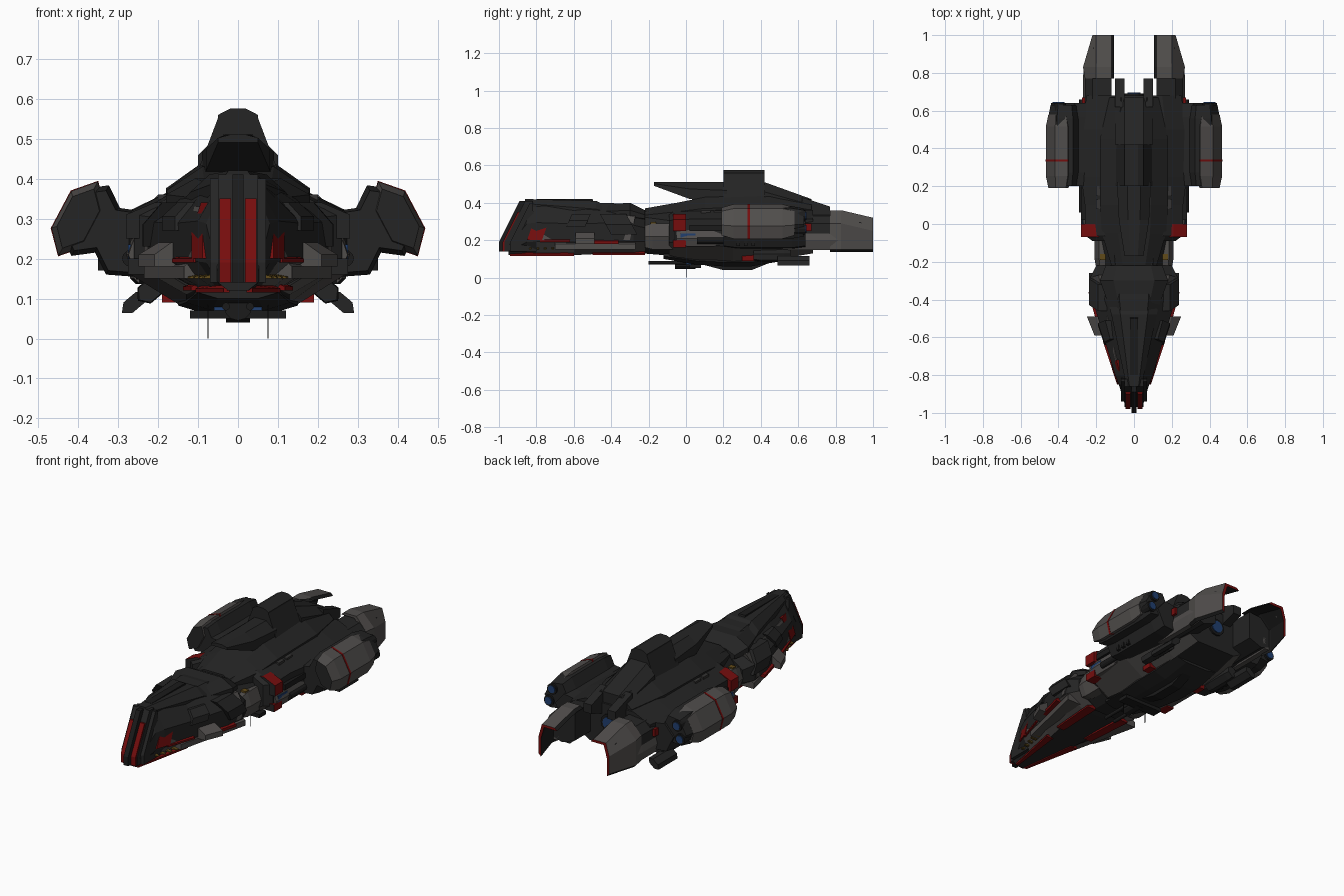
import bpy
import bmesh
import math

cube = bpy.data.objects.get("Cube")
if cube:
    bpy.data.objects.remove(cube, do_unlink=True)


def material(name, red, green, blue):
    mat = bpy.data.materials.new(name)
    mat.use_nodes = True
    mat.diffuse_color = (red, green, blue, 1)
    shader = mat.node_tree.nodes["Principled BSDF"]
    shader.inputs["Base Color"].default_value = mat.diffuse_color
    return mat


DARK = material("charcoal hull", .018, .018, .018)
BLACK = material("black trim", .011, .011, .011)
MID = material("dark grey panel", .035, .034, .033)
GREY = material("warm grey armour", .08, .074, .071)
RED = material("red paint", .18, .004, .004)
BLUE = material("blue glow", .015, .05, .16)
AMBER = material("amber light", .12, .07, .01)


def skin(name, mat, rows, mirror=True):
    """Skin equal rings of 3D points and cap both ends."""
    bm = bmesh.new()
    rows = [[bm.verts.new(point) for point in row] for row in rows]
    for a, b in zip(rows, rows[1:]):
        for i in range(len(a)):
            bm.faces.new((a[i - 1], a[i], b[i], b[i - 1]))
    bm.faces.new(rows[0])
    bm.faces.new(rows[-1])
    bmesh.ops.recalc_face_normals(bm, faces=bm.faces)
    mesh = bpy.data.meshes.new(name)
    bm.to_mesh(mesh)
    bm.free()
    mesh.materials.append(mat)
    part = bpy.data.objects.new(name, mesh)
    bpy.context.collection.objects.link(part)
    if mirror:
        part.modifiers.new("Mirror", "MIRROR").use_mirror_merge = False
    return part


def paint(part, mat, rule):
    part.data.materials.append(mat)
    for face in part.data.polygons:
        if rule(face.center, face.normal):
            face.material_index = len(part.data.materials) - 1


def hull(name, mat, stations, roof=.4, floor=.5, shoulder=.6, chine=.25):
    """Eight-sided body from stations of (y, half width, top, bottom)."""
    rows = []
    for y, w, top, bottom in stations:
        tall = top - bottom
        half = [(w * roof, top), (w, bottom + tall * shoulder),
                (w, bottom + tall * chine), (w * floor, bottom)]
        ring = half + [(-x, z) for x, z in reversed(half)]
        rows.append([(x, y, z) for x, z in ring])
    return skin(name, mat, rows, mirror=False)


def prism(name, mat, outline, front, back, taper=1):
    """Sweep an x-z outline along y, shrinking both ends by the taper."""
    cx = sum(x for x, z in outline) / len(outline)
    cz = sum(z for x, z in outline) / len(outline)
    bevel = (back - front) / 6
    stations = [(front, taper), (back, taper)]
    if taper != 1:
        stations[1:1] = [(front + bevel, 1), (back - bevel, 1)]
    return skin(name, mat, [[(cx + (x - cx) * s, y, cz + (z - cz) * s) for x, z in outline]
                            for y, s in stations])


def tube(name, mat, x, z, front, back, wide, high=None, tilt=0, sides=12, taper=1):
    """Round or polygonal bar along y, optionally flattened and tilted."""
    high = high or wide
    c, s = math.cos(math.radians(tilt)), math.sin(math.radians(tilt))
    outline = []
    for i in range(sides):
        angle = i * math.tau / sides
        u, v = wide * math.cos(angle), high * math.sin(angle)
        outline.append((x + u * c - v * s, z + u * s + v * c))
    return prism(name, mat, outline, front, back, taper)


def extrude(name, mat, profile, inner, outer, mirror=True):
    """Extrude a y-z profile sideways."""
    return skin(name, mat, [[(x, y, z) for y, z in profile] for x in (inner, outer)], mirror)


def box(name, mat, x, y, z):
    return extrude(name, mat, [(y[0], z[0]), (y[1], z[0]), (y[1], z[1]), (y[0], z[1])], *x)


def head_plate(name, mat, front, back, low, high, reach=1.02, rake=0):
    """Plate that follows the side of the head, its upper edge raked back."""
    rows = []
    for y in (front, back):
        w = min(.1 + (y + .8) * .32, .23) * reach
        middle = (low + high) / 2
        ring = [(w * .6, rake, high), (w * .8, rake, high), (w, rake / 2, middle),
                (w, 0, low), (w * .6, 0, low)]
        rows.append([(x, y + shift, z) for x, shift, z in ring])
    skin(name, mat, rows)


# Head: long wedge with a raised roof
head = hull("head", DARK, [
    (-.95, .05, .2, .12), (-.85, .08, .4, .12), (-.8, .1, .41, .12), (-.6, .16, .4, .12),
    (-.4, .22, .4, .13), (-.28, .23, .38, .13), (-.22, .2, .35, .14)], roof=.35)
paint(head, GREY, lambda c, n: c.y > -.8 and n.z < -.2 and abs(n.x) > .3)
hull("head_roof", DARK, [
    (-.86, .04, .42, .36), (-.48, .12, .41, .3), (-.44, .13, .39, .3),
    (-.3, .18, .4, .3), (-.22, .15, .36, .3)], roof=.6)
extrude("roof_ridge", BLACK, [(-.8, .42), (-.5, .42), (-.48, .37), (-.8, .37)], -.02, .02, mirror=False)


# Nose: black keel, red stripes and dark cheeks stepping back
def nose_strip(name, mat, inner, outer, inset, height, mirror=True):
    crest = inset - 1 + (height - .19) / 2
    extrude(name, mat, [(inset - 1, .14), (inset - 1, .19), (crest, height),
                        (-.82, height), (-.8, .14)], inner, outer, mirror)


nose_strip("nose_keel", BLACK, -.014, .014, 0, .41, mirror=False)
nose_strip("nose_stripe", RED, .018, .046, .02, .35)
nose_strip("nose_crown", DARK, .014, .05, .03, .41)
nose_strip("nose_cheek", DARK, .047, .07, .06, .4)

# Cheek and jaw plates
head_plate("cheek_red_edge", RED, -.85, -.77, .2, .34, reach=1.06, rake=.05)
head_plate("cheek_red_sill", RED, -.78, -.62, .19, .21, reach=1.05)
head_plate("cheek_armour", GREY, -.78, -.3, .2, .33, rake=.03)
head_plate("jaw_armour", GREY, -.7, -.27, .15, .21)
head_plate("jaw_red_panel", RED, -.52, -.36, .18, .21, reach=1.05)
head_plate("jaw_red_strip", RED, -.5, -.22, .12, .14, reach=.6)
head_plate("chin_red_strip", RED, -.94, -.6, .115, .135, reach=.65)
head_plate("cheek_dark_patch", DARK, -.64, -.54, .27, .34, reach=1.04, rake=.03)
head_plate("cheek_dark_tail", DARK, -.4, -.26, .23, .34, reach=1.04, rake=-.06)
head_plate("sponson", GREY, -.59, -.49, .18, .24, reach=1.25)
for i in range(5):
    y = i * .04 - .84
    head_plate("chin_light", AMBER, y, y + .015, .15, .16, reach=.96)

# Neck
hull("neck", DARK, [(-.24, .16, .35, .13), (0, .2, .38, .11)], roof=.6)
tube("neck_side_armour", GREY, .16, .22, -.22, .02, .05, .08, sides=6, taper=.85)
box("neck_light", AMBER, (.15, .18), (-.19, -.16), (.28, .296))

# Main hull with grey lower flanks and red bands
body = hull("main_hull", DARK, [
    (-.09, .22, .35, .12), (-.06, .26, .36, .11), (.1, .26, .37, .09),
    (.25, .28, .37, .08), (.5, .28, .37, .1), (.68, .25, .36, .13)], roof=.6, shoulder=.8, chine=.3)
paint(body, GREY, lambda c, n: n.z < -.3 and abs(n.x) > .3)
tube("flank_armour", GREY, .25, .21, -.05, .3, .03, .05, sides=6, taper=.8)
band = prism("red_band", RED, [(.18, .34), (.21, .34), (.28, .31), (.28, .25), (.2, .25)], -.07, 0)
marker = box("red_flank_marker", RED, (.22, .275), (-.07, 0), (.16, .2))
for part in (band, marker):
    paint(part, DARK, lambda c, n: n.y < -.9)
box("blue_intake", BLUE, (.23, .275), (-.03, .05), (.2, .235))
box("flank_rail", BLACK, (.25, .28), (.02, .22), (.25, .28))
box("rear_red_marker", RED, (.24, .275), (.64, .67), (.25, .29))
box("belly_red_patch", RED, (.15, .19), (.3, .36), (.09, .13))
tube("flank_cannon", BLACK, .27, .2, .06, .24, .02)
for y in (.08, .15):
    box("shoulder_panel", MID, (.15, .2), (y, y + .05), (.3, .36))

# Dorsal spine and command tower
hull("spine", DARK, [
    (-.22, .12, .37, .28), (-.05, .17, .4, .28), (.1, .18, .43, .28),
    (.45, .18, .44, .28), (.67, .13, .42, .28)], roof=.5, floor=1)
hull("tower_bridge", DARK, [(-.17, .05, .51, .49), (.02, .08, .51, .42), (.22, .09, .51, .4)], floor=1)
hull("tower", DARK, [(.2, .05, .575, .42), (.42, .05, .575, .42)], floor=2, shoulder=.9, chine=.85)
hull("tower_fairing", DARK, [(.42, .1, .51, .38), (.67, .1, .42, .34)], roof=.5, floor=1)
extrude("spine_prong", DARK, [(.62, .43), (.77, .38), (.77, .33), (.62, .28)], .05, .1)

# Tail booms, bent-plate fins and engines
prism("tail_boom", DARK, [(.12, .34), (.22, .33), (.26, .29), (.26, .17), (.2, .15), (.12, .18)], .58, .82)
tube("boom_armour", GREY, .24, .2, .5, .82, .03, .06, sides=6, taper=.9)
fin_rows = []
for y, top, w in ((.77, .36, .26), (.83, .36, .27), (1, .32, .22)):
    outer = [(.12, top), (.2, top), (w, top - .07), (w, .15)]
    inner = [(x - .014, z - .014) for x, z in reversed(outer)]
    fin_rows.append([(x, y, z) for x, z in outer + inner])
fin = skin("tail_fin", GREY, fin_rows)
paint(fin, BLACK, lambda c, n: n.z < -.3 or n.x < -.2)
paint(fin, RED, lambda c, n: n.y > .9)


def engine(name, x, z, front, back, radius):
    tube(name, BLACK, x, z, front, back, radius)
    tube(name + "_glow", BLUE, x, z, back - .01, back + .005, radius * .7)


engine("main_engine", 0, .26, .64, .69, .05)

# Wing brackets and tilted engine pods
LEAN = -62
prism("wing_bracket", DARK, [(.18, .33), (.25, .32), (.32, .33), (.38, .26), (.33, .16), (.2, .15)],
      .2, .64, taper=.9)
tube("pod_core", DARK, .37, .295, .2, .63, .1, .08, LEAN, sides=6, taper=.85)
armour = tube("pod_armour", GREY, .4, .3, .19, .58, .105, .055, LEAN, sides=6, taper=.8)
paint(armour, DARK, lambda c, n: n.y < -.9)
tube("pod_red_ring", RED, .4, .3, .33, .342, .107, .057, LEAN, sides=6)
for x, z in ((.39, .33), (.41, .26)):
    engine("pod_thruster", x, z, .5, .64, .03)
for y in (.27, .31, .35):
    box("pod_vent", BLACK, (.3, .35), (y, y + .02), (.17, .23))

# Belly keel, lower gun pods, chin turret and aerials
hull("belly_keel", DARK, [
    (-.12, .1, .16, .1), (.05, .13, .15, .07), (.2, .15, .15, .06),
    (.35, .15, .15, .06), (.52, .14, .15, .09)], roof=.8)
extrude("belly_fin", BLACK, [(.05, .08), (.2, .04), (.35, .04), (.45, .08)], -.03, .03, mirror=False)
tube("gun_mount", DARK, .22, .12, .36, .56, .04, .03, -40, sides=6, taper=.9)
tube("gun_pod", DARK, .26, .09, .49, .66, .04, .02, -40, sides=6)
box("belly_crossbar", BLACK, (0, .12), (.02, .08), (.05, .07))
box("belly_blue_strip", BLUE, (0, .06), (0, .03), (.07, .08))
tube("belly_turret", BLACK, 0, .08, -.06, .05, .035)
tube("belly_gun_barrel", BLACK, .03, .08, -.2, 0, .01)
box("aerial", BLACK, (.074, .076), (0, .004), (0, .09))
